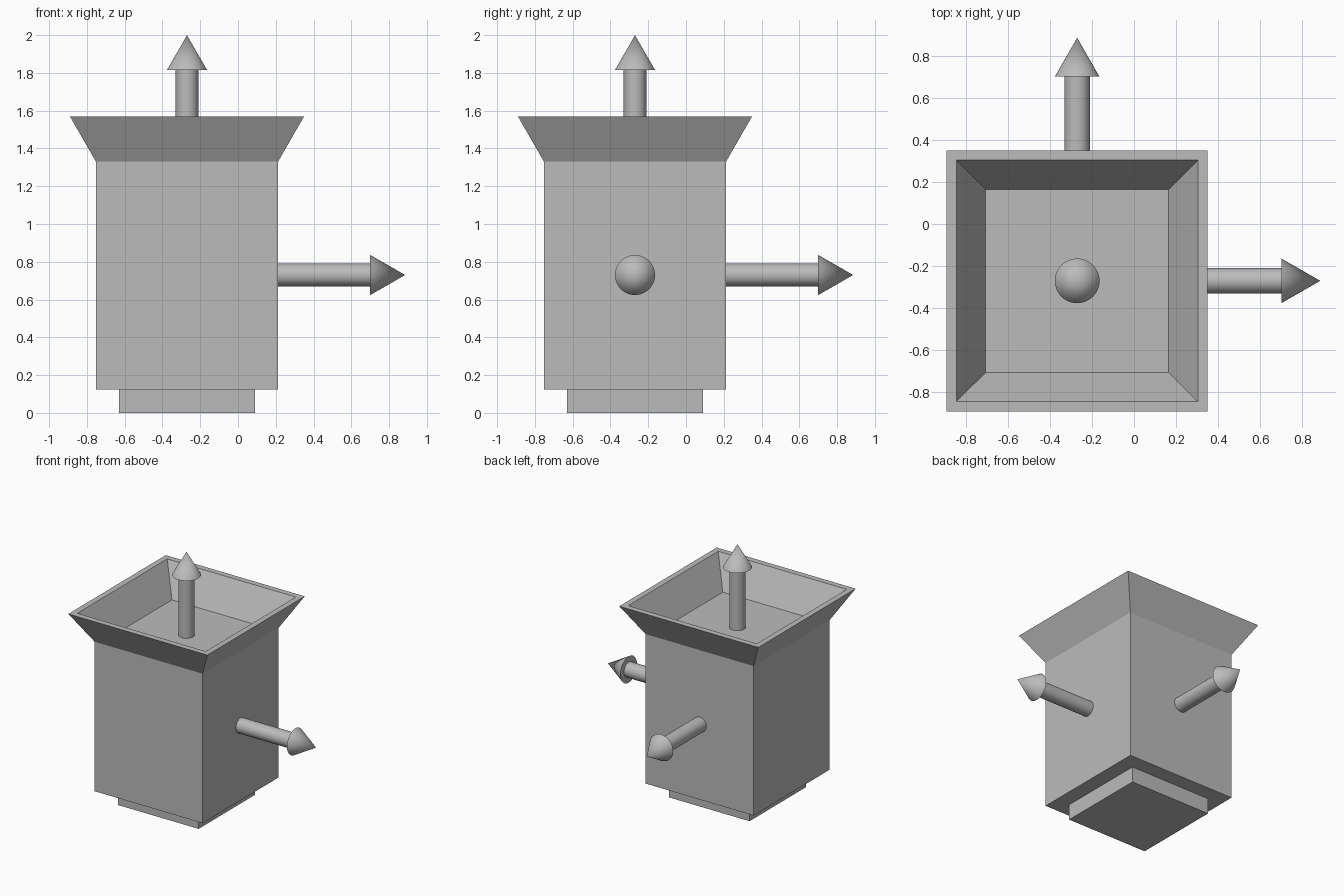
import bpy, bmesh, math
from mathutils import Vector

cube = bpy.data.objects.get("Cube")
if cube:
    bpy.data.objects.remove(cube, do_unlink=True)

CENTRE = -0.27   # axis of the housing in x and y
ARROW_Z = 0.73   # height of the side arrows

grey = bpy.data.materials.new("plain grey")
grey.use_nodes = True
colour = (0.5, 0.5, 0.5, 1)
grey.diffuse_color = colour
grey.node_tree.nodes["Principled BSDF"].inputs["Base Color"].default_value = colour


def make_object(name, bm):
    bmesh.ops.recalc_face_normals(bm, faces=bm.faces)
    mesh = bpy.data.meshes.new(name)
    bm.to_mesh(mesh)
    bm.free()
    mesh.materials.append(grey)
    obj = bpy.data.objects.new(name, mesh)
    bpy.context.collection.objects.link(obj)
    return obj


def loft(name, profile, sides, turn=0.0, cap_start=True, cap_end=True):
    """Sweep (radius, height) pairs round z; a zero radius makes a tip."""
    bm = bmesh.new()
    rings = []
    for radius, height in profile:
        count = sides if radius else 1
        angles = [turn + math.tau * i / sides for i in range(count)]
        rings.append([bm.verts.new((radius * math.cos(a), radius * math.sin(a), height))
                      for a in angles])
    for low, high in zip(rings, rings[1:]):
        for i in range(sides):
            j = (i + 1) % sides
            if len(high) == 1:
                bm.faces.new((low[i], low[j], high[0]))
            else:
                bm.faces.new((low[i], low[j], high[j], high[i]))
    if cap_start:
        bm.faces.new(rings[0])
    if cap_end and len(rings[-1]) > 1:
        bm.faces.new(rings[-1])
    return make_object(name, bm)


def square_part(name, profile, **caps):
    corners = [(half * math.sqrt(2), z) for half, z in profile]
    obj = loft(name, corners, 4, math.pi / 4, **caps)
    obj.location = (CENTRE, CENTRE, 0)


def arrow(name, start, direction):
    # Shaft and cone head share the same placement
    parts = (("shaft", [(0.06, 0), (0.06, 0.5)]),
             ("head", [(0.106, 0.49), (0, 0.675)]))
    for part, profile in parts:
        obj = loft(f"{name}_{part}", profile, 48)
        obj.location = start
        obj.rotation_euler = Vector(direction).to_track_quat("Z", "Y").to_euler()
        bpy.ops.object.select_all(action="DESELECT")
        obj.select_set(True)
        bpy.context.view_layer.objects.active = obj
        bpy.ops.object.shade_smooth_by_angle(angle=math.radians(30))


# Square housing: foot, body and hollow flared tray
square_part("foot", [(0.36, 0), (0.36, 0.125)], cap_end=False)
square_part("body", [(0.482, 0.125), (0.482, 1.33)], cap_end=False)
square_part("flared_tray",
            [(0.482, 1.33), (0.62, 1.57), (0.573, 1.57), (0.435, 1.33)],
            cap_start=False)

# Three arrows leaving the side, back and tray floor
arrow("side_arrow", (0.21, CENTRE, ARROW_Z), (1, 0, 0))
arrow("back_arrow", (CENTRE, 0.21, ARROW_Z), (0, 1, 0))
arrow("top_arrow", (CENTRE, CENTRE, 1.325), (0, 0, 1))
